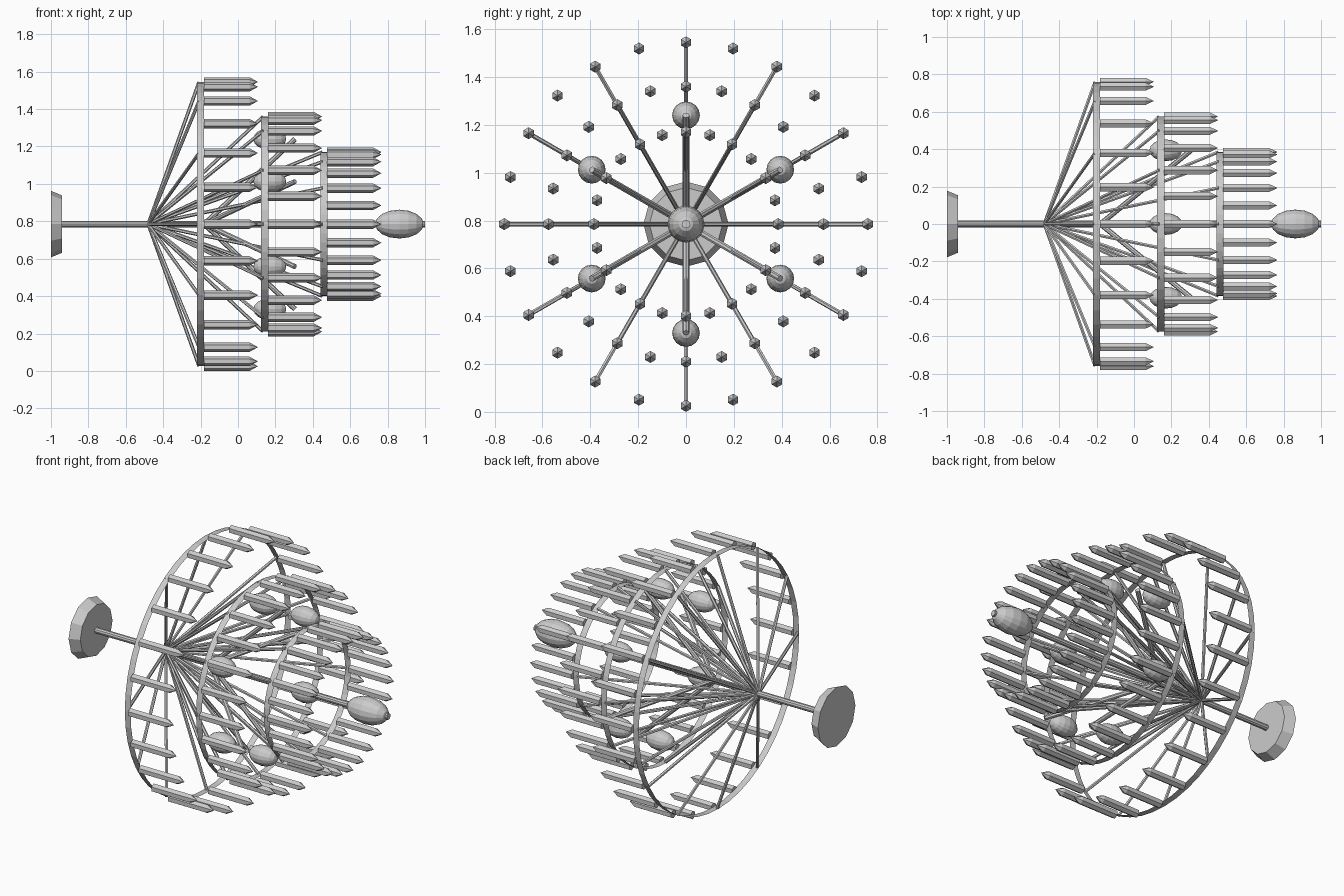
import bpy, bmesh, math
from mathutils import Vector, Matrix

if "Cube" in bpy.data.objects:
    bpy.data.objects.remove(bpy.data.objects["Cube"])

CZ = 0.785  # height of the central axis


def polar(x, r, a):
    return Vector((x, r * math.cos(a), CZ + r * math.sin(a)))


def finish(bm, name):
    me = bpy.data.meshes.new(name)
    bm.to_mesh(me)
    bm.free()
    ob = bpy.data.objects.new(name, me)
    bpy.context.collection.objects.link(ob)
    return ob


def rod(bm, a, b, r1, r2=None, n=8, caps=True):
    d = b - a
    rot = d.to_track_quat('Z', 'Y').to_matrix().to_4x4()
    if abs(d.y) + abs(d.z) < 1e-6:
        rot = Matrix.Rotation(math.pi / 2, 4, 'Y')
    bmesh.ops.create_cone(bm, cap_ends=caps, segments=n, radius1=r1,
                          radius2=r1 if r2 is None else r2, depth=d.length,
                          matrix=Matrix.Translation((a + b) / 2) @ rot)


def pod(bm, c, half, r, u=16, v=8):
    m = (Matrix.Translation(c) @ Matrix.Diagonal((half, r, r, 1))
         @ Matrix.Rotation(math.pi / 2, 4, 'Y'))
    bmesh.ops.create_uvsphere(bm, u_segments=u, v_segments=v, radius=1, matrix=m)


def spike(bm, p, r=0.025, body=0.245, tip=0.045):
    # hexagonal bar with a pointed end, corners up and down
    def ring(x):
        return [bm.verts.new(p + Vector((x, r * math.sin(k * math.pi / 3),
                                         r * math.cos(k * math.pi / 3)))) for k in range(6)]
    a, b = ring(0), ring(body)
    t = bm.verts.new(p + Vector((body + tip, 0, 0)))
    bm.faces.new(a)
    for k in range(6):
        j = (k + 1) % 6
        bm.faces.new((a[k], b[k], b[j], a[j]))
        bm.faces.new((b[k], t, b[j]))
    

hub = Vector((-0.48, 0, CZ))

# Mounting base
bm = bmesh.new()
rod(bm, polar(-1, 0, 0), polar(-0.94, 0, 0), 0.178, 0.153, 12)
finish(bm, "base_plate")

# Central shaft
bm = bmesh.new()
rod(bm, polar(-0.96, 0, 0), polar(1.0, 0, 0), 0.018, n=10)
finish(bm, "central_shaft")

# Nose pod on the shaft tip
bm = bmesh.new()
pod(bm, polar(0.863, 0, 0), 0.13, 0.077)
finish(bm, "nose_pod")

# Three rings, each with spokes and spikes
for name, x, R in (("outer", -0.2, 0.76), ("middle", 0.143, 0.575), ("inner", 0.46, 0.385)):
    bm = bmesh.new()
    rod(bm, polar(x - 0.019, 0, 0), polar(x + 0.019, 0, 0), R, n=48, caps=False)
    finish(bm, name + "_ring")

    bm = bmesh.new()
    for i in range(12):
        rod(bm, hub, polar(x - 0.008, R, i * math.pi / 6), 0.0095, n=6)
    finish(bm, name + "_spokes")

    bm = bmesh.new()
    for i in range(24):
        spike(bm, polar(x + 0.017, R, i * math.pi / 12))
    bmesh.ops.recalc_face_normals(bm, faces=bm.faces)
    finish(bm, name + "_spikes")

# Six pods with their thicker arms
pods, arms = bmesh.new(), bmesh.new()
for i in range(6):
    a = math.pi / 6 + i * math.pi / 3
    pod(pods, polar(0.17, 0.455, a), 0.088, 0.058)
    rod(arms, polar(-0.18, 0, 0), polar(0.305, 0.455, a), 0.014, n=8)
finish(pods, "pods")
finish(arms, "pod_arms")
